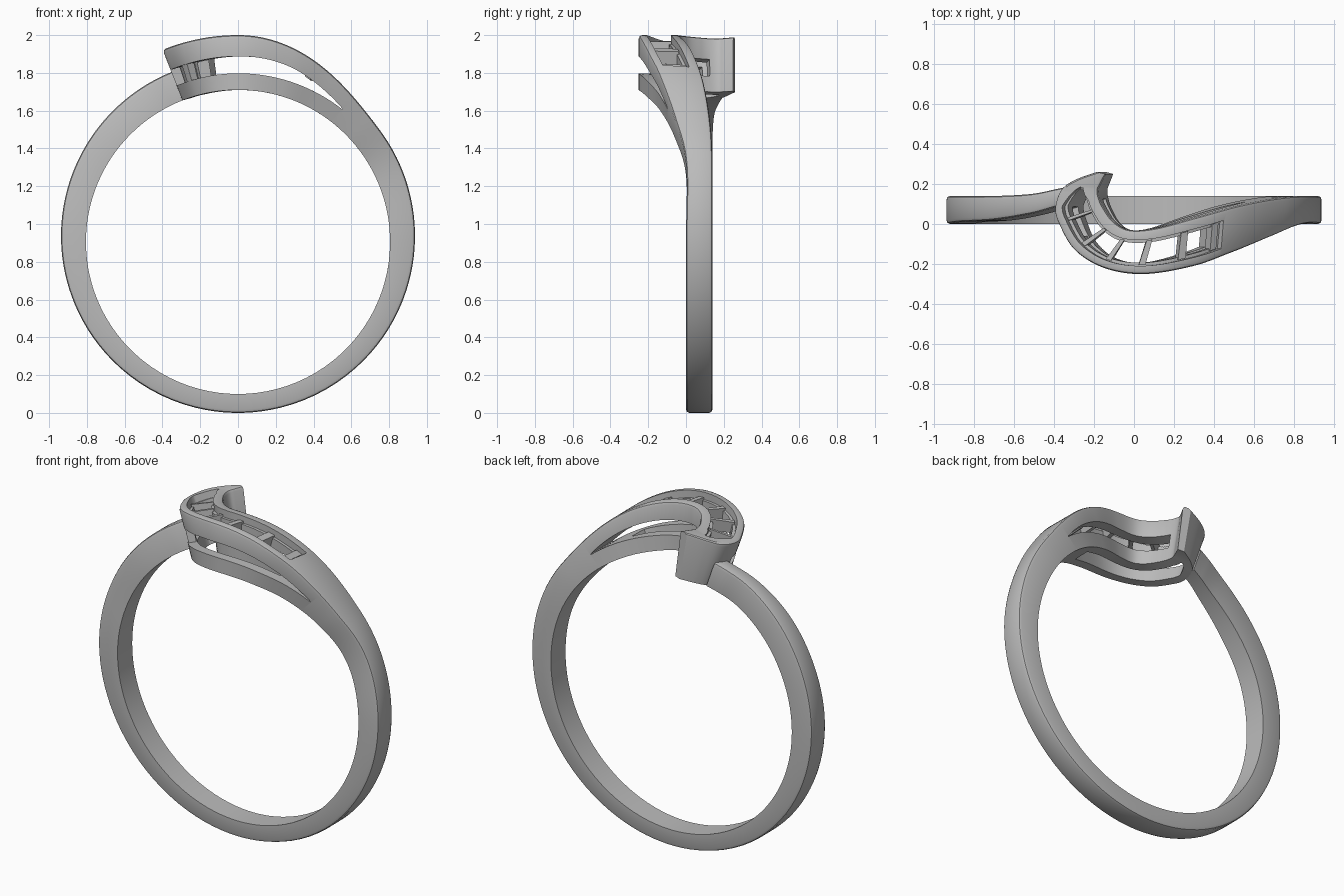
import bpy, bmesh, math

cube = bpy.data.objects.get("Cube")
if cube:
    bpy.data.objects.remove(cube, do_unlink=True)

CENTRE_Z, INNER_R = 0.905, 0.805

metal = bpy.data.materials.new("grey metal")
metal.use_nodes = True
grey = (0.5, 0.5, 0.5, 1)
metal.diffuse_color = grey
metal.node_tree.nodes["Principled BSDF"].inputs["Base Color"].default_value = grey

# Stations along the band: front angle, front y, back angle, back y (0 = top)
HEAD = [(180, 0, 180, .14), (130, 0, 130, .14), (90, 0, 90, .14),
        (64, 0, 62, .14), (46.5, -.06, 46, .125), (29.5, -.14, 31, .09),
        (16.4, -.21, 17.5, .035), (2.6, -.25, 6, -.02), (-7.9, -.22, -1, -.03),
        (-15.9, -.13, -5.2, .01), (-20.3, 0, -8, .08), (-21.4, .08, -9.2, .13),
        (-19.7, .17, -9.5, .17), (-15.9, .22, -8.8, .2), (-10, .26, -7.4, .25)]
LEFT = [(-180, 0, -180, .14), (-130, 0, -130, .14), (-90, 0, -90, .14),
        (-68, .01, -68, .14), (-48, .02, -48, .14), (-33, .05, -33, .15),
        (-24, .085, -24, .175), (-19.5, .1, -19.5, .19)]


def outer_radius(deg, raised):
    r = .9365 + .0315 * math.cos(math.radians(deg))
    if raised and deg < 52:
        r += .127 * (.5 + .5 * math.cos(math.pi * max(deg, 0) / 52))
    return r


def station(path, s):
    """Smooth interpolation along the stations."""
    i = min(int(s), len(path) - 2)
    t = s - i
    a, b, c, d = (path[min(max(k, 0), len(path) - 1)] for k in range(i - 1, i + 3))
    return [.5 * (2 * q + (r - p) * t + (2 * p - 5 * q + 4 * r - v) * t * t
                  + (3 * q - p - 3 * r + v) * t ** 3) for p, q, r, v in zip(a, b, c, d)]


def place(st, u, r):
    ang = math.radians(st[0] + (st[2] - st[0]) * u)
    y = st[1] + (st[3] - st[1]) * u
    return (r * math.sin(ang), y, CENTRE_Z + r * math.cos(ang))


def sweep(name, path, s0, s1, section, steps=14):
    """Loft a closed (u, radius) section along the stations."""
    bm = bmesh.new()
    n = max(2, round((s1 - s0) * steps))
    rings = []
    for k in range(n + 1):
        s = s0 + (s1 - s0) * k / n
        st = station(path, s)
        rings.append([bm.verts.new(place(st, u, r)) for u, r in section(s, st)])
    for a, b in zip(rings, rings[1:]):
        for j in range(len(a)):
            m = (j + 1) % len(a)
            bm.faces.new((a[j], a[m], b[m], b[j]))
    bm.faces.new(rings[0])
    bm.faces.new(rings[-1][::-1])
    bmesh.ops.recalc_face_normals(bm, faces=bm.faces)
    mesh = bpy.data.meshes.new(name)
    bm.to_mesh(mesh)
    bm.free()
    mesh.materials.append(metal)
    ob = bpy.data.objects.new(name, mesh)
    bpy.context.collection.objects.link(ob)
    return ob


def band_section(raised):
    """Flat inside, softly rounded outer edges."""
    def section(s, st):
        ra, rb = outer_radius(st[0], raised), outer_radius(st[2], raised)
        width = math.hypot(math.radians(st[2] - st[0]) * ra, st[3] - st[1])
        d = .018 / width
        return [(0, INNER_R), (0, ra - .018), (d * .3, ra - .005), (d, ra),
                (1 - d, rb), (1 - d * .3, rb - .005), (1, rb - .018), (1, INNER_R)]
    return section


def box(u0, u1, lo, hi):
    return [(u0, lo), (u0, hi), (u1, hi), (u1, lo)]


def channel(u0, u1, depth):
    """Long channel narrowing to a point near the hook tip."""
    def section(s, st):
        k = max(0, min(1, (s - 11) / 1.3)) * .85
        mid = .53
        lo = outer_radius(st[0], True) - depth
        return box(u0 + (mid - u0) * k, u1 + (mid - u1) * k, lo, 1.3)
    return section


def slot(s, st):
    rise = .003 + .087 * math.sin(math.pi / 2 * min(1, (s - 4.47) / 2.5))
    return box(-.15, 1.15, .893, .893 + rise)


def cut(target, cutter):
    mod = target.modifiers.new("cut", "BOOLEAN")
    mod.object, mod.operation, mod.solver = cutter, "DIFFERENCE", "EXACT"
    bpy.context.view_layer.objects.active = target
    bpy.ops.object.modifier_apply(modifier=mod.name)
    bpy.data.objects.remove(cutter, do_unlink=True)


# Band halves, the right one sweeping over the top into the hook
head = sweep("right_band_and_hook", HEAD, 0, len(HEAD) - 1, band_section(True))
left = sweep("left_band", LEFT, 0, len(LEFT) - 1, band_section(False))

# Stone channel with a ledge, and the split between upper and lower rails
cut(head, sweep("ledge_cutter", HEAD, 5.35, 12.3, channel(.18, .77, .045)))
cut(head, sweep("channel_cutter", HEAD, 5.45, 12.1, channel(.25, .7, .5)))
cut(head, sweep("slot_cutter", HEAD, 4.47, 10.9, slot))

# Cross bars between the stone seats
parts = [head, left]
for i, s in enumerate((5.5, 6.25, 7.1, 8.05, 9.0, 10.1)):
    def bar(s, st):
        r = outer_radius(st[0], True)
        return box(.2, .75, r - .1, r - .03)
    parts.append(sweep(f"cross_bar_{i + 1}", HEAD, s - .08, s + .08, bar))

# Post holding the front rails apart
parts.append(sweep("front_post", HEAD, 9.05, 9.35,
                   lambda s, st: box(.02, .22, .88, 1.0)))

# Smooth shading with crisp edges
bpy.ops.object.select_all(action="DESELECT")
for ob in parts:
    ob.select_set(True)
bpy.context.view_layer.objects.active = head
bpy.ops.object.shade_smooth_by_angle(angle=math.radians(30))
